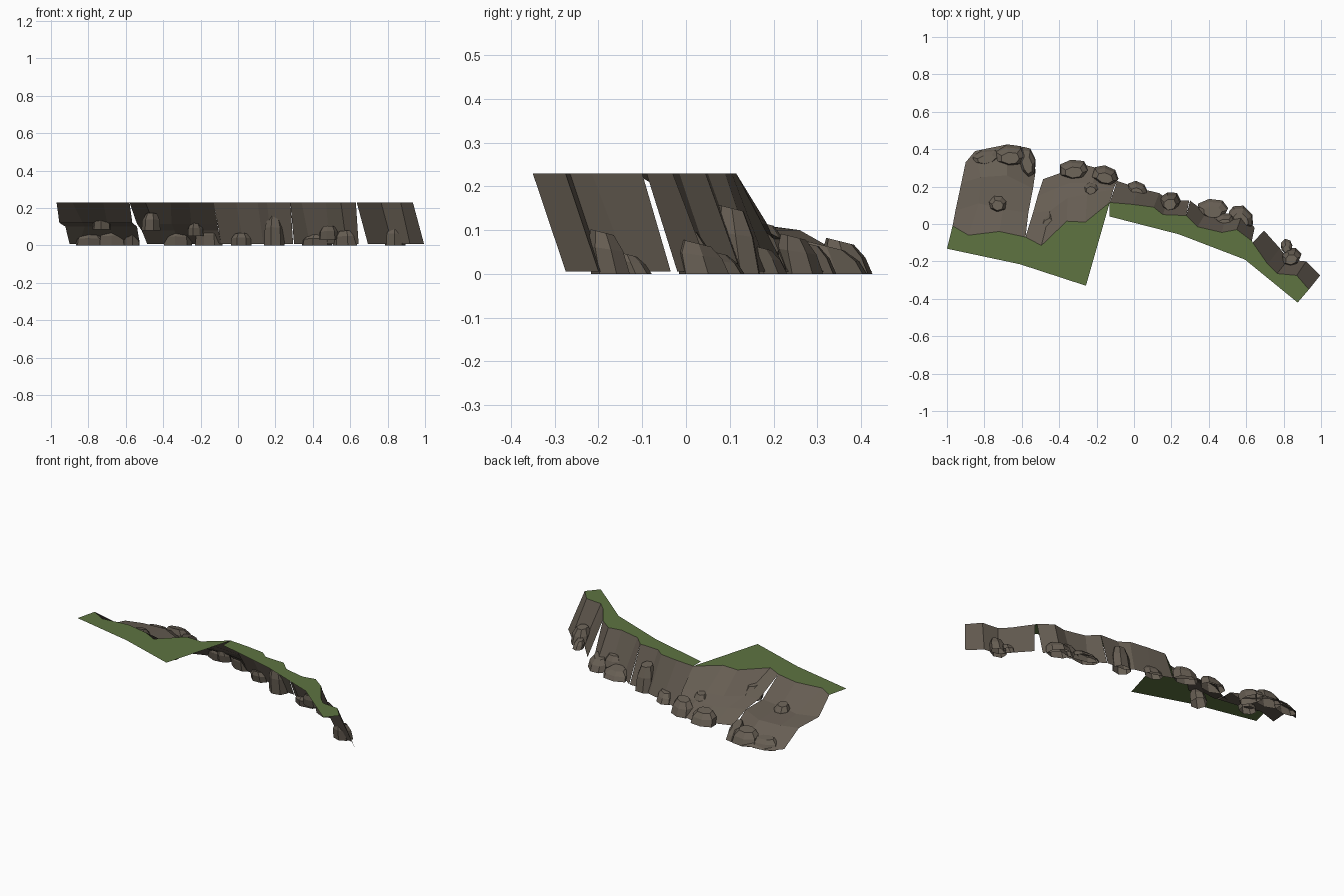
import bpy, bmesh, math, random

if "Cube" in bpy.data.objects:
    bpy.data.objects.remove(bpy.data.objects["Cube"])

random.seed(4)
TOP = 0.229


def material(name, rgb):
    m = bpy.data.materials.new(name)
    m.diffuse_color = (*rgb, 1)
    m.use_nodes = True
    m.node_tree.nodes["Principled BSDF"].inputs["Base Color"].default_value = m.diffuse_color
    return m


ROCK = material("brown_grey_rock", (0.135, 0.112, 0.087))
GRASS = material("grass_green", (0.112, 0.175, 0.053))


def finish(name, bm, mat):
    me = bpy.data.meshes.new(name)
    bm.to_mesh(me)
    bm.free()
    me.materials.append(mat)
    ob = bpy.data.objects.new(name, me)
    bpy.context.collection.objects.link(ob)


def cliff(name, rows):
    """Loft an open rock wall through rows of (height, [(x, y), ...])."""
    bm = bmesh.new()
    grid = [[bm.verts.new((x, y, z)) for x, y in pts] for z, pts in rows]
    for a, b in zip(grid, grid[1:]):
        for i in range(len(a) - 1):
            bm.faces.new((a[i], b[i], b[i + 1], a[i + 1]))
    finish(name, bm, ROCK)


def boulder(name, x, y, rx, ry, z0, z1, turn=0.0):
    """Squat faceted rock: three rings and a sloped cap, open underneath."""
    bm = bmesh.new()
    n = 7
    jit = [random.uniform(0.88, 1.08) for _ in range(n)]
    rings = []
    for scale, f in ((1.0, 0.0), (0.93, 0.6), (0.6, 1.0)):
        ring = []
        for i in range(n):
            a = 2 * math.pi * i / n
            u, v = rx * scale * jit[i] * math.cos(a), ry * scale * jit[i] * math.sin(a)
            px = u * math.cos(turn) - v * math.sin(turn)
            py = u * math.sin(turn) + v * math.cos(turn)
            drop = 0.25 * f * py          # tops tip down toward the foot
            lean = 0.02 * f               # lean back against the wall
            ring.append(bm.verts.new((x + px, y + py - lean, z0 + (z1 - z0) * f - drop)))
        rings.append(ring)
    for a, b in zip(rings, rings[1:]):
        for i in range(n):
            j = (i + 1) % n
            bm.faces.new((a[i], a[j], b[j], b[i]))
    bm.faces.new(rings[-1])
    finish(name, bm, ROCK)


# Crest lines shared by rock walls and grass
top_a = [(-.97, -.01), (-.885, -.06), (-.72, -.04), (-.58, -.07)]
top_b = [(-.58, -.07), (-.495, -.115), (-.36, .015), (-.26, .01), (-.13, .115)]
top_c = [(-.13, .115), (-.01, .105), (.105, .09), (.155, .05), (.28, .045)]
top_d = [(.28, .045), (.34, -.015), (.47, -.045), (.55, -.03), (.63, -.09)]
top_e = [(.635, -.1), (.715, -.215), (.765, -.265), (.87, -.275), (.935, -.35)]

# Broad sloping walls with a ledge
cliff("left_slope", [
    (TOP, top_a),
    (.12, [(-.955, .07), (-.83, .11), (-.70, .08), (-.565, .06)]),
    (.10, [(-.923, .22), (-.82, .25), (-.68, .26), (-.54, .19)]),
    (.006, [(-.90, .33), (-.85, .39), (-.68, .425), (-.525, .29)])])
cliff("middle_slope", [
    (TOP, top_b),
    (.115, [(-.54, .06), (-.45, .07), (-.355, .14), (-.25, .16), (-.11, .185)]),
    (.08, [(-.515, .15), (-.42, .19), (-.34, .22), (-.22, .22), (-.105, .2)]),
    (.006, [(-.485, .24), (-.40, .27), (-.32, .33), (-.20, .30), (-.09, .23)])])

# Steep walls
cliff("centre_wall", [(TOP, top_c), (.006, [(-.09, .23), (.03, .19), (.135, .165), (.18, .13), (.295, .125)])])
cliff("right_wall", [(TOP, top_d), (.006, [(.30, .125), (.385, .06), (.49, .04), (.58, .055), (.645, -.02)])])
cliff("end_wall", [(TOP, top_e), (.006, [(.695, -.035), (.78, -.13), (.825, -.19), (.92, -.2), (.995, -.275)])])

# Grass plateau
for name, crest, rim in (
        ("left_grass", top_a + top_b[1:], [(-.257, -.33), (-.61, -.215), (-1, -.132)]),
        ("right_grass", top_c + top_d[1:] + top_e, [(.875, -.42), (.593, -.19), (.24, -.055), (-.13, .04)])):
    bm = bmesh.new()
    bm.faces.new([bm.verts.new((x, y, TOP)) for x, y in reversed(crest + rim)])
    bmesh.ops.recalc_face_normals(bm, faces=bm.faces)
    if bm.faces[:][0].normal.z < 0:
        bmesh.ops.reverse_faces(bm, faces=bm.faces)
    finish(name, bm, GRASS)

# Boulders: x, y, radii, base height, top height, turn
for i, b in enumerate([
        (-.73, .12, .055, .048, .085, .15, .2), (-.79, .365, .085, .04, 0, .055, .15),
        (-.66, .37, .085, .055, 0, .075), (-.57, .335, .045, .08, 0, .065, .2),
        (-.46, .015, .05, .065, .08, .165, -.4), (-.32, .295, .08, .05, 0, .07),
        (-.155, .265, .075, .052, 0, .085, -.3), (-.23, .20, .045, .035, .05, .115),
        (.015, .19, .06, .04, 0, .06, -.2), (.19, .125, .06, .05, 0, .15),
        (.42, .085, .09, .055, 0, .05), (.57, .045, .075, .05, 0, .07, -.6),
        (.485, .025, .055, .035, .03, .10), (.815, -.115, .035, .035, 0, .045),
        (.84, -.17, .055, .048, 0, .095, .2)]):
    boulder(f"boulder_{i + 1}", *b)
